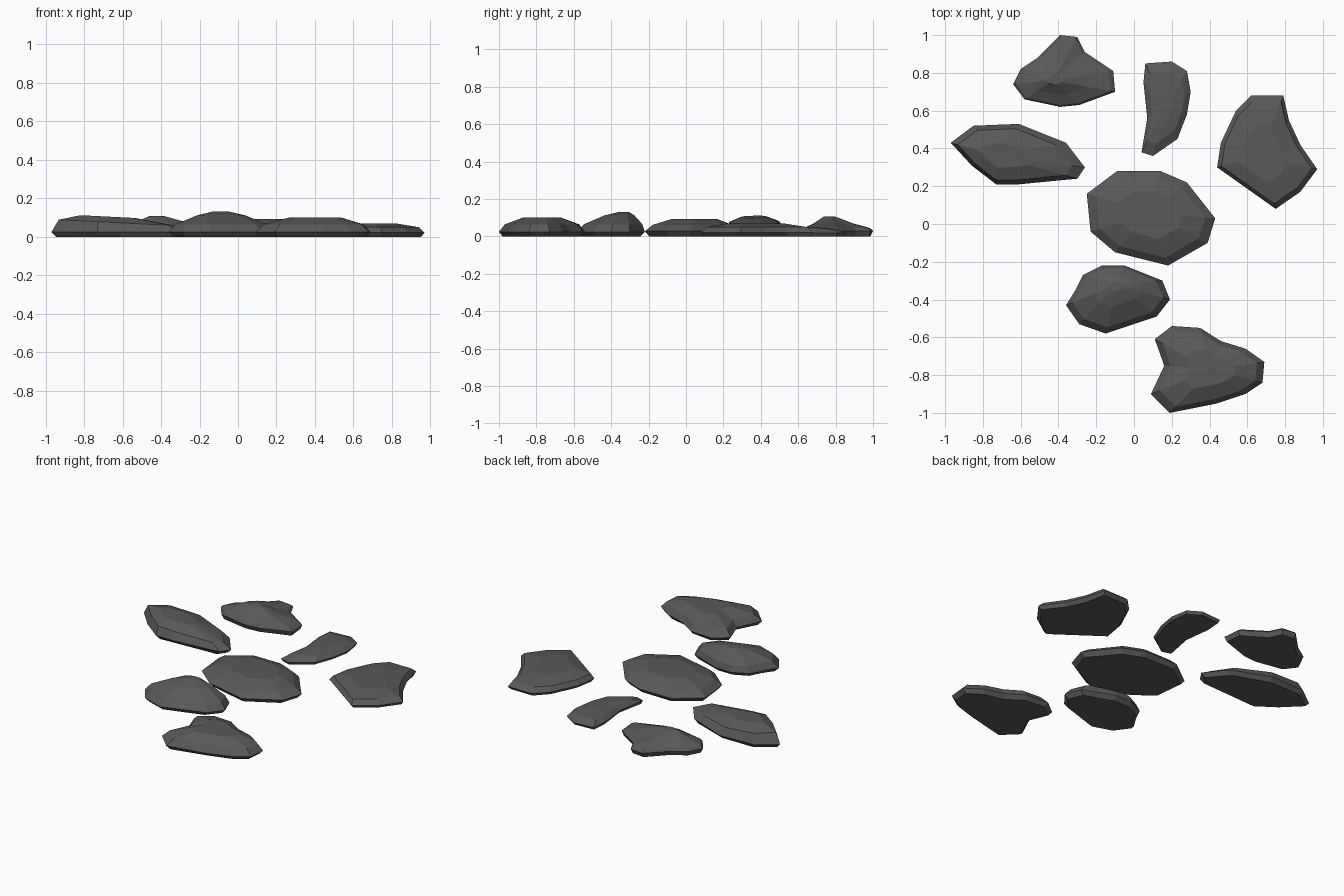
import bpy, bmesh
from mathutils import Vector

if "Cube" in bpy.data.objects:
    bpy.data.objects.remove(bpy.data.objects["Cube"])

slate = bpy.data.materials.new("dark_slate_grey")
slate.diffuse_color = (0.10, 0.10, 0.10, 1)
slate.use_nodes = True
slate.node_tree.nodes["Principled BSDF"].inputs["Base Color"].default_value = slate.diffuse_color


def stone(name, outline, crown, rings, rim=0.025, tilt=(0, 0), inset=0.025):
    """Faceted flat stone: undercut base, rim, then rings shrinking to the crown.
    rings = (scale, height) pairs; tilt = height change per unit x / y."""
    bm = bmesh.new()
    c = Vector(crown)
    pts = [Vector(p) for p in outline]
    mid = sum(pts, Vector((0, 0))) / len(pts)
    layers = []

    # Undercut base and rim
    base = [p - (p - mid).normalized() * inset for p in pts]
    layers.append([bm.verts.new((p.x, p.y, 0)) for p in base])
    layers.append([bm.verts.new((p.x, p.y, rim)) for p in pts])

    # Upper rings
    for s, z in rings:
        ring = []
        for p in pts:
            q = c + (p - c) * s
            dz = tilt[0] * (q.x - c.x) + tilt[1] * (q.y - c.y)
            ring.append(bm.verts.new((q.x, q.y, max(rim + 0.006, z + dz))))
        layers.append(ring)

    n = len(pts)
    for lo, hi in zip(layers, layers[1:]):
        for i in range(n):
            j = (i + 1) % n
            bm.faces.new((lo[i], lo[j], hi[j], hi[i]))
    bm.faces.new(layers[0])
    top = bm.verts.new((c.x, c.y, rings[-1][1]))
    for i in range(n):
        bm.faces.new((layers[-1][i], layers[-1][(i + 1) % n], top))
    bmesh.ops.triangulate(bm, faces=[f for f in bm.faces if len(f.verts) > 4])
    bmesh.ops.recalc_face_normals(bm, faces=bm.faces)
    me = bpy.data.meshes.new(name)
    bm.to_mesh(me)
    bm.free()
    me.materials.append(slate)
    bpy.context.collection.objects.link(bpy.data.objects.new(name, me))


# Back left stone with a small peak
stone("peaked_stone",
      [(-.39, 1), (-.30, .99), (-.26, .91), (-.11, .81), (-.10, .70), (-.29, .63),
       (-.39, .62), (-.58, .66), (-.64, .74), (-.60, .82), (-.51, .88)],
      (-.43, .76), [(.93, .045), (.55, .070), (.15, .107)], rim=.03, inset=.015)

# Left long stone, sloping down to the right
stone("long_stone",
      [(-.97, .43), (-.85, .52), (-.61, .53), (-.36, .43), (-.26, .30),
       (-.30, .24), (-.61, .21), (-.73, .21), (-.86, .31)],
      (-.72, .36), [(.85, .078), (.4, .107)], tilt=(-.05, 0))

# Thin crescent stone
stone("crescent_stone",
      [(.06, .85), (.20, .86), (.28, .81), (.30, .70), (.28, .58), (.23, .45),
       (.10, .36), (.04, .38), (.07, .56), (.05, .75)],
      (.17, .63), [(.75, .040), (.3, .048)], rim=.018, inset=.012)

# Right broad stone
stone("broad_stone",
      [(.62, .68), (.79, .68), (.82, .55), (.88, .42), (.97, .29), (.88, .17),
       (.75, .08), (.44, .30), (.46, .43), (.54, .60)],
      (.67, .36), [(.9, .050), (.5, .070)], rim=.022, inset=.02)

# Central large stone
stone("centre_stone",
      [(-.25, .16), (-.09, .28), (.14, .28), (.28, .22), (.43, .03), (.39, -.10),
       (.18, -.22), (-.10, -.15), (-.23, -.04)],
      (.08, .06), [(.85, .062), (.5, .092)], rim=.028)

# Tallest stone, ridge near its back edge
stone("ridge_stone",
      [(-.31, -.35), (-.27, -.27), (-.17, -.22), (-.05, -.22), (.15, -.30),
       (.19, -.40), (.12, -.49), (-.15, -.58), (-.29, -.53), (-.36, -.43)],
      (-.09, -.32), [(.87, .065), (.45, .112), (.15, .131)], rim=.025)

# Front notched stone
stone("notched_stone",
      [(.11, -.61), (.20, -.54), (.35, -.55), (.46, -.62), (.59, -.66), (.69, -.73),
       (.68, -.84), (.59, -.90), (.44, -.95), (.19, -1.0), (.09, -.90), (.16, -.75)],
      (.41, -.77), [(.86, .065), (.45, .100)], rim=.025)
